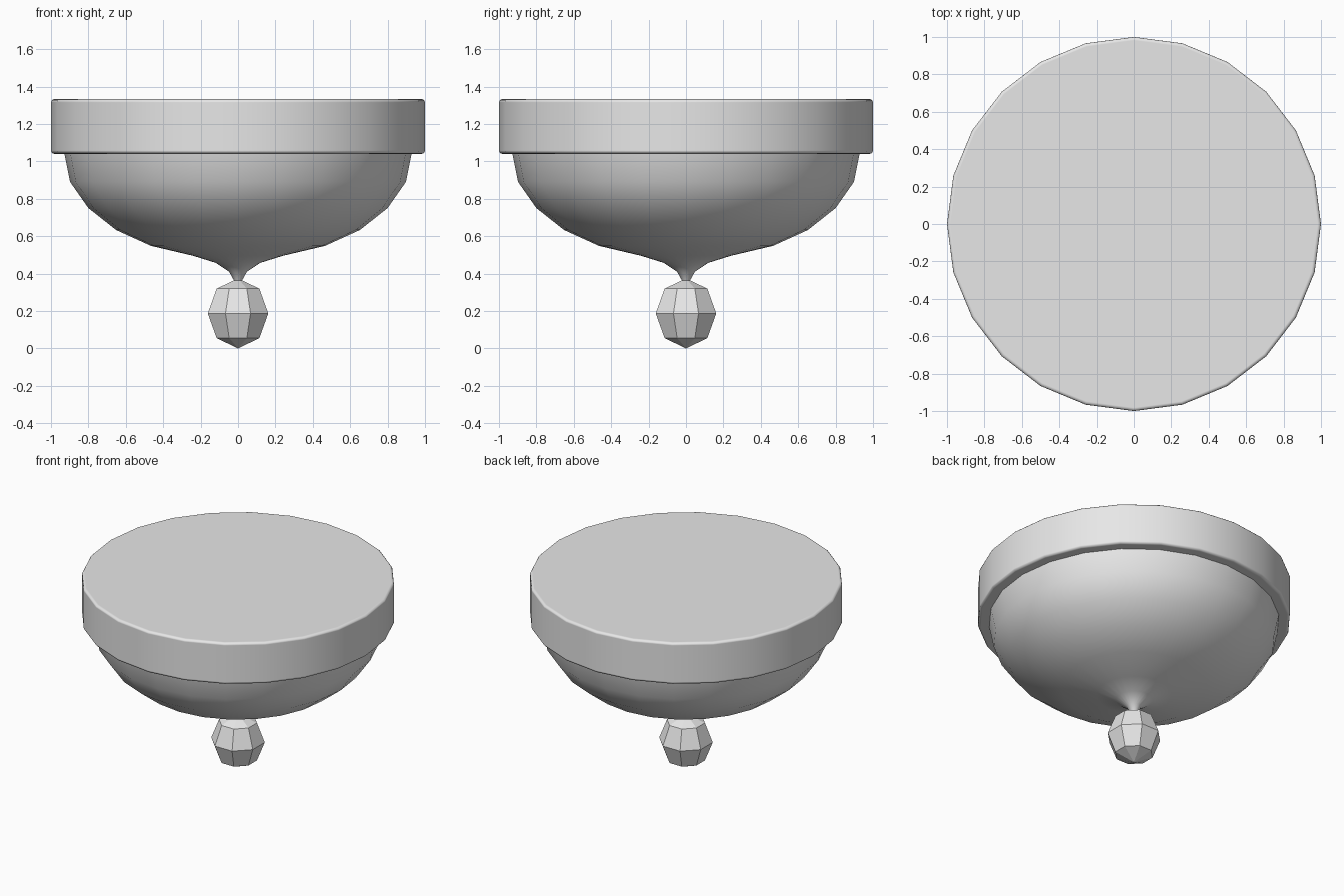
import bpy
import math

if "Cube" in bpy.data.objects:
    bpy.data.objects.remove(bpy.data.objects["Cube"], do_unlink=True)

SIDES = 24

grey = bpy.data.materials.new("light_grey")
grey.use_nodes = True
grey.diffuse_color = (0.8, 0.8, 0.8, 1)
grey.node_tree.nodes["Principled BSDF"].inputs["Base Color"].default_value = (0.8, 0.8, 0.8, 1)


def finish(name):
    obj = bpy.context.object
    obj.name = obj.data.name = name
    obj.data.materials.clear()
    obj.data.materials.append(grey)
    return obj


def lathe(name, profile):
    """Revolve (radius, height) points, bottom to top, around z."""
    verts, faces = [], []
    for r, z in profile:
        for i in range(SIDES):
            a = math.tau * i / SIDES
            verts.append((r * math.cos(a), r * math.sin(a), z))
    for j in range(len(profile) - 1):
        for i in range(SIDES):
            k = (i + 1) % SIDES
            a, b = j * SIDES, (j + 1) * SIDES
            faces.append((a + i, a + k, b + k, b + i))
    faces.append(tuple(reversed(range(SIDES))))
    mesh = bpy.data.meshes.new(name)
    mesh.from_pydata(verts, [], faces)
    obj = bpy.data.objects.new(name, mesh)
    bpy.context.collection.objects.link(obj)
    bpy.ops.object.select_all(action="DESELECT")
    obj.select_set(True)
    bpy.context.view_layer.objects.active = obj
    return finish(name)


# Rim: thick disc with softened edges
bottom, top = 1.04, 1.333
bpy.ops.mesh.primitive_cylinder_add(vertices=SIDES, radius=1, depth=top - bottom,
                                    location=(0, 0, (bottom + top) / 2))
rim = finish("rim")
bpy.ops.object.shade_smooth_by_angle(angle=math.radians(35))
bevel = rim.modifiers.new("soft_edges", "BEVEL")
bevel.width = 0.018
bevel.segments = 3
bevel.limit_method = "ANGLE"
bevel.angle_limit = math.radians(40)
bevel.harden_normals = True

# Bowl: rounded body flowing down into a narrow tip
lathe("bowl", [(0.02, 0.36), (0.047, 0.409), (0.118, 0.457), (0.24, 0.495),
               (0.465, 0.548), (0.652, 0.633), (0.80, 0.75), (0.898, 0.89),
               (0.93, 1.05)])
bpy.ops.object.shade_smooth_by_angle(angle=math.radians(35))

# Knob: faceted ball hanging from the tip
bpy.ops.mesh.primitive_uv_sphere_add(segments=8, ring_count=4, radius=0.175,
                                     location=(0, 0, 0.187), rotation=(0, 0, math.pi / 8))
knob = finish("knob")
knob.scale.z = 0.187 / 0.175
bpy.ops.object.shade_flat()
